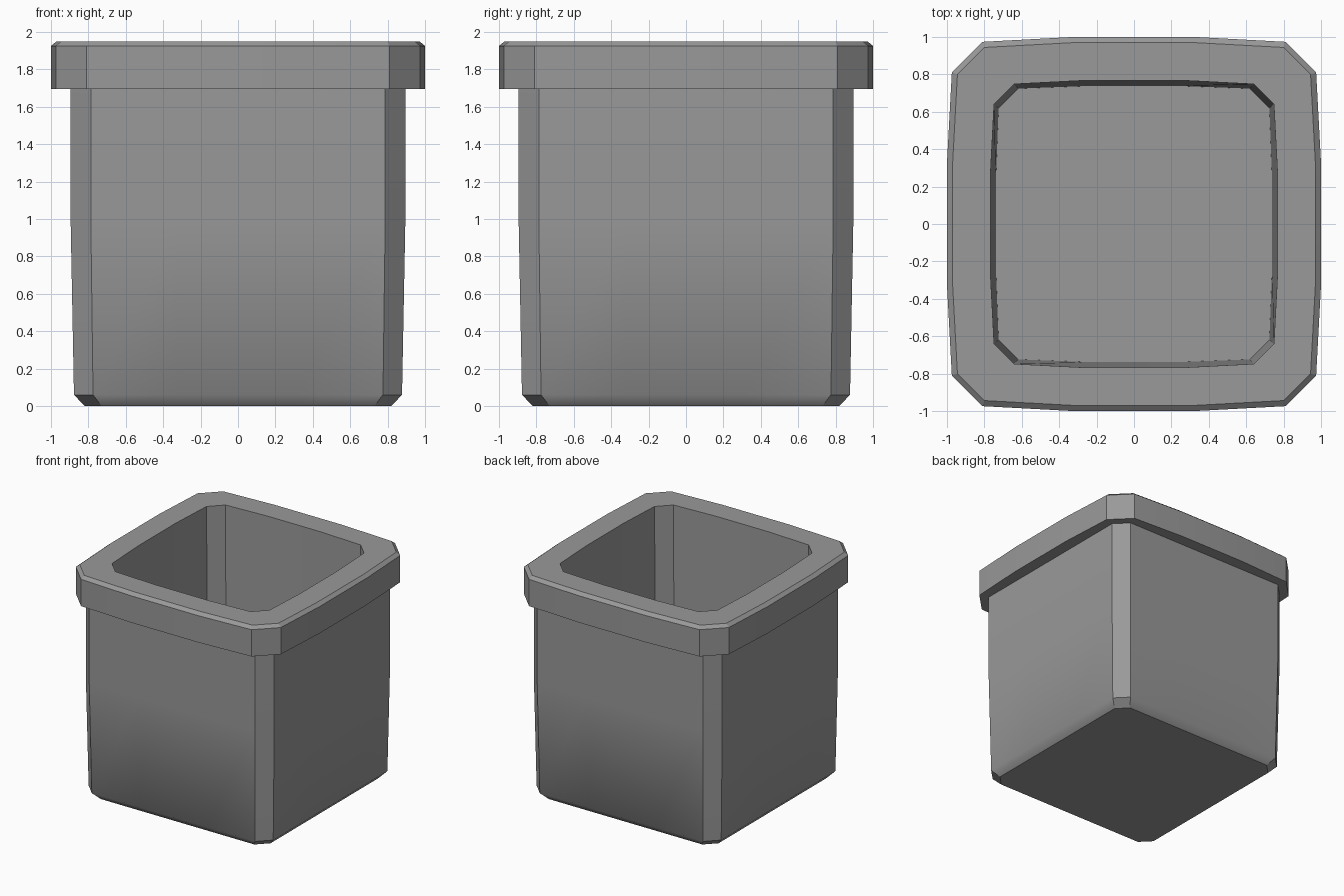
import bpy, bmesh
from math import radians

cube = bpy.data.objects.get("Cube")
if cube:
    bpy.data.objects.remove(cube, do_unlink=True)

grey = bpy.data.materials.new("stone_grey")
grey.use_nodes = True
color = (0.32, 0.32, 0.32, 1)
grey.diffuse_color = color
grey.node_tree.nodes["Principled BSDF"].inputs["Base Color"].default_value = color


def outline(half, corner, bulge):
    """Square with chamfered corners and gently bowed sides, four points a side."""
    side = [(-corner, -half + bulge), (-corner * 0.4, -half),
            (corner * 0.4, -half), (corner, -half + bulge)]
    points = []
    for _ in range(4):
        points += side
        side = [(-y, x) for x, y in side]
    return points


def loft(name, rings, cap_first=False, cap_last=False, soft_height=None):
    """Skin a list of (z, half width, chamfer start, bulge) outlines."""
    bm = bmesh.new()
    loops = [[bm.verts.new((x, y, z)) for x, y in outline(h, c, b)]
             for z, h, c, b in rings]
    for low, high in zip(loops, loops[1:]):
        for i in range(len(low)):
            j = (i + 1) % len(low)
            bm.faces.new((low[i], low[j], high[j], high[i]))
    if cap_first:
        bm.faces.new(loops[0][::-1])
    if cap_last:
        bm.faces.new(loops[-1])
    bm.normal_update()
    for face in bm.faces:
        face.smooth = True
    for edge in bm.edges:
        edge.smooth = edge.calc_face_angle(0) < radians(25)
        # The long sides roll softly into the foot; the corners stay crisp
        a, b = (v.co for v in edge.verts)
        if soft_height is not None and abs(a.z - soft_height) + abs(b.z - soft_height) < 0.001:
            if abs(a.x - b.x) < 0.001 or abs(a.y - b.y) < 0.001:
                edge.smooth = True
    mesh = bpy.data.meshes.new(name)
    bm.to_mesh(mesh)
    bm.free()
    mesh.materials.append(grey)
    obj = bpy.data.objects.new(name, mesh)
    bpy.context.collection.objects.link(obj)
    return obj


# Straight-sided outer body, tapering in its lower half
loft("pot_body", [
    (0.0, 0.82, 0.73, 0),
    (0.06, 0.877, 0.775, 0),
    (1.0, 0.895, 0.787, 0),
    (1.695, 0.895, 0.787, 0),
], cap_first=True, soft_height=0.06)

# Bowed rim, running over the lip and down the inside to the floor
loft("rim_and_inner_wall", [
    (1.695, 0.895, 0.787, 0),
    (1.695, 1.0, 0.81, 0.026),
    (1.925, 1.0, 0.81, 0.026),
    (1.95, 0.97, 0.80, 0.026),
    (1.95, 0.768, 0.642, 0.02),
    (0.10, 0.738, 0.62, 0.014),
], cap_last=True)
